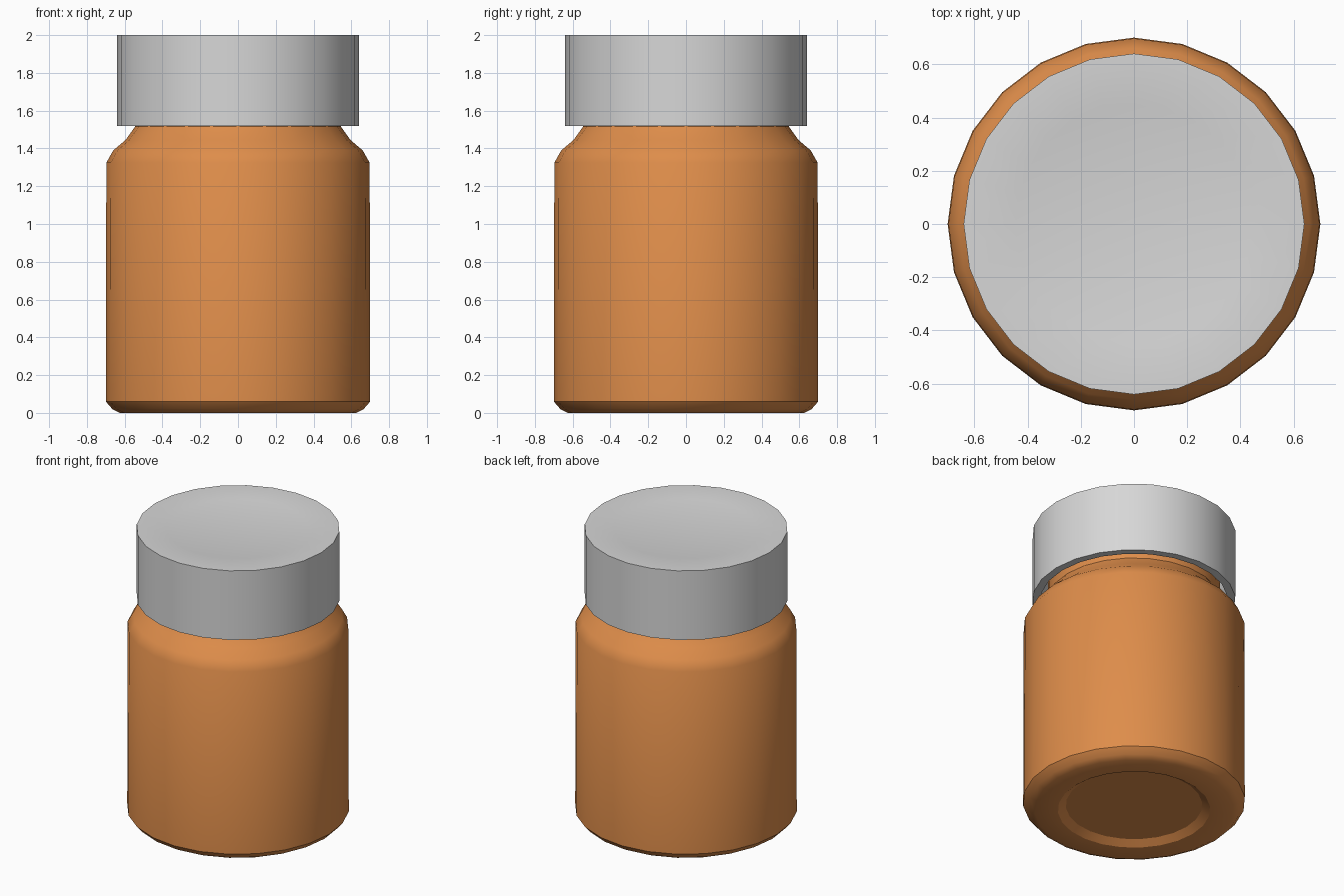
import bpy, bmesh, math

cube = bpy.data.objects.get("Cube")
if cube:
    bpy.data.objects.remove(cube, do_unlink=True)

SIDES = 24


def make_material(name, colour):
    mat = bpy.data.materials.new(name)
    mat.use_nodes = True
    mat.diffuse_color = colour
    mat.node_tree.nodes["Principled BSDF"].inputs["Base Color"].default_value = colour
    return mat


def lathe(name, profile, mat):
    """Turn a list of (radius, z) points round the z axis; both ends are capped."""
    bm = bmesh.new()
    rings = []
    for r, z in profile:
        rings.append([bm.verts.new((r * math.cos(2 * math.pi * i / SIDES),
                                    r * math.sin(2 * math.pi * i / SIDES), z))
                      for i in range(SIDES)])
    for low, high in zip(rings, rings[1:]):
        for i in range(SIDES):
            j = (i + 1) % SIDES
            bm.faces.new((low[i], low[j], high[j], high[i]))
    bm.faces.new(rings[0][::-1])
    bm.faces.new(rings[-1])
    bmesh.ops.recalc_face_normals(bm, faces=bm.faces)
    mesh = bpy.data.meshes.new(name)
    bm.to_mesh(mesh)
    bm.free()
    mesh.materials.append(mat)
    obj = bpy.data.objects.new(name, mesh)
    bpy.context.collection.objects.link(obj)
    bpy.ops.object.select_all(action='DESELECT')
    obj.select_set(True)
    bpy.context.view_layer.objects.active = obj
    bpy.ops.object.shade_smooth_by_angle(angle=math.radians(30))
    return obj


amber = make_material("amber", (0.73, 0.266, 0.069, 1))
grey = make_material("cap grey", (0.68, 0.68, 0.68, 1))

# Bottle: recessed base, rounded foot, straight wall, shoulder and neck
lathe("bottle", [
    (0.43, 0.033), (0.48, 0.0), (0.625, 0.0), (0.665, 0.02), (0.70, 0.06),
    (0.697, 1.325), (0.66, 1.39), (0.595, 1.445), (0.545, 1.515), (0.54, 1.93),
], amber)

# Cap: hollow underneath, with a shallow recessed disc on top
lathe("cap", [
    (0.59, 1.95), (0.59, 1.52), (0.64, 1.52), (0.64, 2.0),
    (0.478, 2.0), (0.447, 1.994),
], grey)
